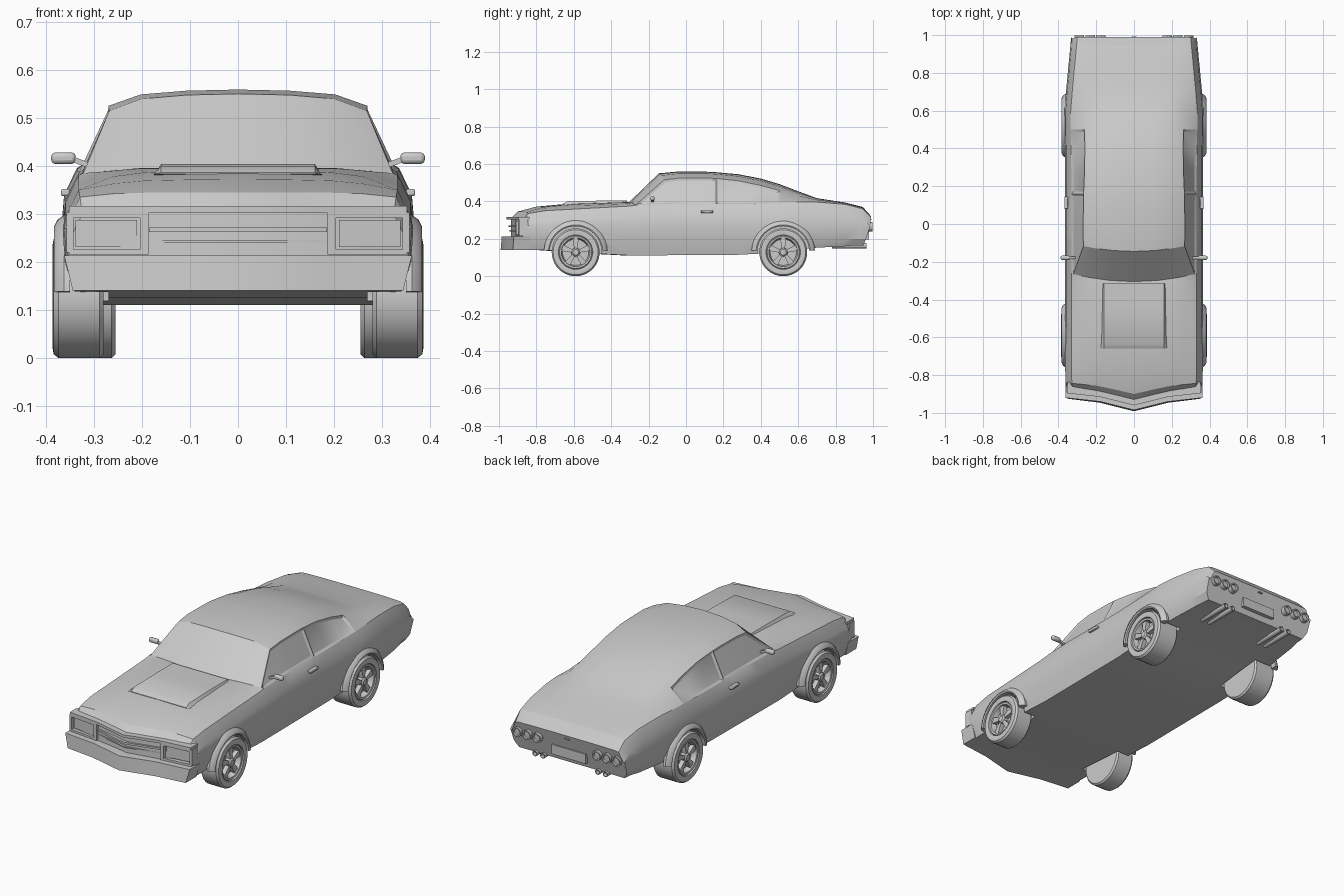
import bpy, bmesh
from math import sin, cos, pi, radians
from mathutils import Vector

cube = bpy.data.objects.get("Cube")
if cube:
    bpy.data.objects.remove(cube)

GREY = (0.6, 0.6, 0.6, 1)
paint = bpy.data.materials.new("plain grey")
paint.use_nodes = True
paint.diffuse_color = GREY
paint.node_tree.nodes["Principled BSDF"].inputs["Base Color"].default_value = GREY


def shade(ob, angle=30):
    bpy.ops.object.select_all(action='DESELECT')
    ob.select_set(True)
    bpy.context.view_layer.objects.active = ob
    bpy.ops.object.shade_smooth_by_angle(angle=radians(angle))


def make(name, bm, mirror=False):
    bmesh.ops.remove_doubles(bm, verts=bm.verts, dist=0.0001)
    bmesh.ops.recalc_face_normals(bm, faces=bm.faces)
    me = bpy.data.meshes.new(name)
    bm.to_mesh(me)
    bm.free()
    me.materials.append(paint)
    ob = bpy.data.objects.new(name, me)
    bpy.context.collection.objects.link(ob)
    if mirror:
        ob.modifiers.new("Mirror", 'MIRROR').merge_threshold = 0.0005
    shade(ob)
    return ob


def skin(bm, rings, closed=True, wrap=False, caps=True):
    """Join rows of points with quads."""
    rows = [[bm.verts.new(p) for p in r] for r in rings]
    n = len(rows[0])
    pairs = list(zip(rows, rows[1:])) + ([(rows[-1], rows[0])] if wrap else [])
    faces = [[bm.faces.new((a[i], a[(i + 1) % n], b[(i + 1) % n], b[i]))
              for i in range(n if closed else n - 1)] for a, b in pairs]
    if caps and not wrap:
        bm.faces.new(rows[0])
        bm.faces.new(rows[-1])
    return faces


def loft(name, rings, mirror=False, **options):
    bm = bmesh.new()
    skin(bm, rings, **options)
    return make(name, bm, mirror)


def block(name, lo, hi, mirror=True, bevel=0.0):
    (a, b, c), (d, e, f) = lo, hi
    ob = loft(name, [[(x, b, c), (x, e, c), (x, e, f), (x, b, f)] for x in (a, d)], mirror)
    if bevel:
        m = ob.modifiers.new("Bevel", 'BEVEL')
        m.width, m.segments = bevel, 2
    return ob


def tube(name, x, z, r, y0, y1, hollow=0.0, mirror=True):
    """Round part lying along y, optionally dished at its rear end."""
    prof = [(y0, 0), (y0, r), (y1, r)]
    prof += [(y1, r * 0.75), (y1 - hollow, r * 0.7), (y1 - hollow, 0)] if hollow else [(y1, 0)]
    return loft(name, [[(x + q * cos(t), y, z + q * sin(t)) for y, q in prof]
                       for t in [pi * k / 10 for k in range(20)]], mirror, closed=False, wrap=True)


def lerp(y, keys):
    for (a, p), (b, q) in zip(keys, keys[1:]):
        if y <= b:
            return p + (q - p) * max(0, y - a) / (b - a)
    return keys[-1][1]


def vee(x):
    """Pointed plan shape of the nose."""
    x = abs(x)
    return 0.25 * min(x, 0.18) + 0.11 * max(x - 0.18, 0)


# Body stations: y, half width, belt z, roof edge x, roof edge z, top z, bow
STATIONS = [
    (-.935, .357, .30, .26, .305, .31, .064), (-.90, .362, .335, .26, .342, .345, .06),
    (-.80, .365, .35, .26, .363, .372, .05), (-.60, .365, .36, .26, .378, .39, .03),
    (-.33, .365, .375, .28, .388, .398, .04), (-.305, .365, .38, .322, .385, .395, .05),
    (-.145, .365, .385, .268, .515, .55, .05), (-.05, .365, .385, .27, .525, .559, .03),
    (.10, .365, .385, .268, .525, .559, 0), (.16, .365, .385, .267, .523, .556, 0),
    (.28, .365, .385, .262, .51, .545, 0), (.40, .366, .388, .26, .485, .522, 0),
    (.50, .368, .392, .262, .458, .492, 0), (.60, .368, .396, .268, .43, .454, 0),
    (.70, .36, .396, .28, .408, .417, 0), (.85, .346, .384, .285, .39, .394, 0),
    (.945, .337, .36, .285, .366, .37, 0), (.99, .333, .315, .285, .318, .32, 0)]
FLOOR = [(-.75, .14), (-.45, .11), (.35, .115), (.65, .15), (.95, .165)]


def section(y, w, belt, ex, ez, top, bow):
    zb = lerp(y, FLOOR)
    pts = [(0, zb), (w - .025, zb), (w - .004, .2), (w, .27), (w - .006, belt - .055),
           (w - .033, belt), (ex, ez), (ex * .75, ez + .7 * (top - ez)),
           (ex * .4, ez + .93 * (top - ez)), (0, top)]
    out = []
    for x, z in pts:
        s = vee(x) / vee(.36) if y < -.5 else (x / .36) ** 2
        tuck = max(0, .28 - z) * .35 if y > .9 else 0
        out.append((x, y + bow * s - tuck, z))
    return out


bm = bmesh.new()
strips = skin(bm, [section(*s) for s in STATIONS], closed=False)
bm.normal_update()
bmesh.ops.recalc_face_normals(bm, faces=bm.faces)
# Side glass, sunk a little into the cabin sides
for first, last in ((5, 9), (9, 12)):
    bmesh.ops.inset_region(bm, faces=[f[5] for f in strips[first:last]],
                           thickness=.012, depth=-.006, use_even_offset=True)
body = make("body", bm, True)

# Wheels, arches and flares
AXLES = {"front": (-.59, .28, .386), "rear": (.52, .255, .382)}
RADIUS = .128
for end, (cy, inner, outer) in AXLES.items():
    def at(x, r, t, cy=cy):
        return (x, cy + r * cos(t), RADIUS + r * sin(t))

    turn = [2 * pi * k / 40 for k in range(40)]
    cutter = loft(end + "_arch_cutter", [[at(x, .139, t) for t in turn] for x in (inner - .01, .5)], True)
    cutter.hide_render = True
    cut = body.modifiers.new(end + " arch", 'BOOLEAN')
    cut.object, cut.operation, cut.solver = cutter, 'DIFFERENCE', 'EXACT'

    o = outer
    tyre = [(inner, 0), (inner, .12), (inner + .008, RADIUS), (o - .012, RADIUS), (o - .002, .12),
            (o, .108), (o - .003, .092), (o - .01, .09), (o - .006, .086), (o - .008, .077),
            (o - .035, .07), (o - .035, 0)]
    loft(end + "_tyres", [[at(x, r, t) for x, r in tyre] for t in turn], True, closed=False, wrap=True)

    bm = bmesh.new()
    for k in range(5):
        a = pi / 2 + k * 2 * pi / 5
        rings = []
        for r, half, face in ((.008, .01, .012), (.04, .011, .012), (.08, .017, .014)):
            d = half / r if r > .02 else .9
            rings.append([at(o - face, r, a - d), at(o - face, r, a + d),
                          at(o - .036, r, a + d), at(o - .036, r, a - d)])
        skin(bm, rings)
    make(end + "_spokes", bm, True)
    hub = [(o - .036, .024), (o - .011, .022), (o - .005, .015), (o - .005, 0)]
    loft(end + "_hubs", [[at(x, r, t) for x, r in hub] for t in turn], True, closed=False, wrap=True)

    lip = [(.35, .139), (.379, .139), (.383, .146), (.376, .16), (.362, .17), (.35, .17)]
    arc = [pi * (.02 + .96 * k / 20) for k in range(21)]
    loft(end + "_arch_flares", [[at(x, r, t) for x, r in lip] for t in arc], True)

bpy.context.view_layer.objects.active = body
for m in list(body.modifiers):
    bpy.ops.object.modifier_apply(modifier=m.name)
for ob in [o for o in bpy.data.objects if o.name.endswith("cutter")]:
    bpy.data.objects.remove(ob)
shade(body, 25)


# Nose: bars that follow the pointed plan
def nose_bar(name, w, low, high, front, back, flare=0.0):
    rings = []
    for x in (-w, -.18, 0, .18, w):
        k = 1 - flare * (abs(x) == w)
        v = vee(x)
        rings.append([(x * k, front - .006 * bool(flare) + v, low), (x, front + v, high),
                      (x, back + v, high), (x * k, back + v, low)])
    return loft(name, rings)


nose_bar("front_bumper", .362, .14, .213, -.985, -.9, .05)
nose_bar("bonnet_lip", .352, .302, .316, -.96, -.9)
nose_bar("grille_upper_bar", .185, .262, .272, -.95, -.92)
nose_bar("grille_lower_bar", .185, .24, .246, -.945, -.92)


# Headlamp surrounds with sunken lamps
def lamp_panel(name, x0, x1, z0, z1, y0, y1):
    return loft(name, [[(x, y0 + vee(x), z0), (x, y1 + vee(x), z0),
                        (x, y1 + vee(x), z1), (x, y0 + vee(x), z1)] for x in (x0, x1)], True)


for part, box in {"top": (.186, .352, .292, .303), "base": (.186, .352, .215, .226),
                  "inner": (.186, .204, .215, .303), "outer": (.343, .357, .22, .303)}.items():
    lamp_panel("headlamp_surround_" + part, *box, -.957, -.91)
lamp_panel("headlamps", .21, .338, .231, .287, -.945, -.92)

# Raised bonnet panel
rows = [(-.66, .383, .386), (-.635, .38, .4), (-.45, .38, .404), (-.315, .38, .404)]
loft("bonnet_scoop", [[(-.175, y, lo), (-.16, y, hi), (.16, y, hi), (.175, y, lo)] for y, lo, hi in rows])

# Mirrors and door handles
block("mirror_heads", (.338, -.19, .404), (.389, -.168, .428), bevel=.008)
loft("mirror_stalks", [[(x, -.186, z), (x, -.172, z), (x, -.172, z + .012), (x, -.186, z + .012)]
                       for x, z in ((.31, .395), (.345, .408))], True)
block("door_handles", (.35, .08, .337), (.369, .145, .352), bevel=.004)

# Tail: round lamps, plate recess panel, twin exhausts
for i, x in enumerate((.175, .232, .289)):
    tube("tail_lamps_%d" % (i + 1), x, .265, .025, .95, .998, .01)
block("number_plate", (-.1, .94, .195), (.1, .978, .245), False)
block("boot_lock", (-.012, .95, .3), (.012, .993, .306), False)
for i, x in enumerate((.16, .205)):
    tube("exhausts_%d" % (i + 1), x, .163, .014, .78, .965, .02)
